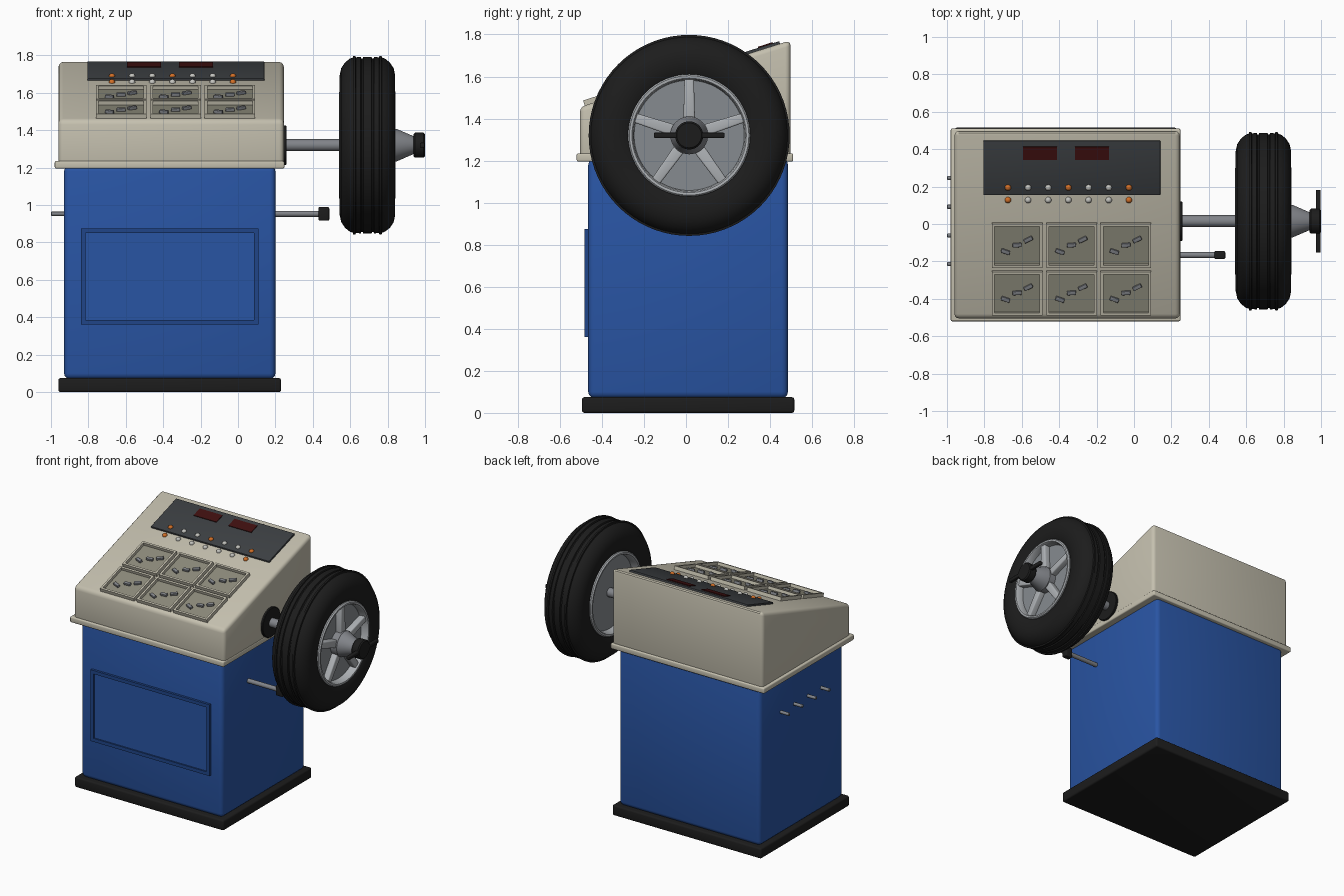
import bpy, bmesh
from math import pi, sin, cos, atan, radians
from mathutils import Matrix, Vector

if "Cube" in bpy.data.objects:
    bpy.data.objects.remove(bpy.data.objects["Cube"])


def mat(name, r, g, b):
    m = bpy.data.materials.new(name)
    m.diffuse_color = (r, g, b, 1)
    m.use_nodes = True
    m.node_tree.nodes["Principled BSDF"].inputs["Base Color"].default_value = m.diffuse_color
    return m


CREAM = mat("cream", 0.56, 0.53, 0.43)
TRAY = mat("tray_shade", 0.27, 0.26, 0.20)
BLUE = mat("blue", 0.022, 0.09, 0.37)
TRIM = mat("blue_trim", 0.014, 0.06, 0.25)
BLACK = mat("black", 0.012, 0.012, 0.012)
PANEL = mat("panel", 0.045, 0.05, 0.055)
RED = mat("dark_red", 0.05, 0.005, 0.005)
ORANGE = mat("orange", 0.65, 0.16, 0.02)
WHITE = mat("button_white", 0.55, 0.55, 0.52)
STEEL = mat("steel", 0.22, 0.23, 0.25)
ALLOY = mat("alloy", 0.42, 0.44, 0.46)
DISC = mat("disc", 0.24, 0.26, 0.28)


def finish(name, bm, material, bevel=0, matrix=None, segments=3):
    if bevel:
        bmesh.ops.bevel(bm, geom=bm.edges[:], offset=bevel, segments=segments,
                        profile=0.5, affect='EDGES', clamp_overlap=True)
    bmesh.ops.recalc_face_normals(bm, faces=bm.faces[:])
    me = bpy.data.meshes.new(name)
    bm.to_mesh(me)
    bm.free()
    me.materials.append(material)
    ob = bpy.data.objects.new(name, me)
    if matrix is not None:
        ob.matrix_world = matrix
    bpy.context.collection.objects.link(ob)
    return ob


def add_box(bm, lo, hi):
    lo, hi = Vector(lo), Vector(hi)
    m = Matrix.Translation((lo + hi) / 2) @ Matrix.Diagonal((*(hi - lo), 1))
    bmesh.ops.create_cube(bm, size=1, matrix=m)


def box(name, lo, hi, material, bevel=0, matrix=None):
    bm = bmesh.new()
    add_box(bm, lo, hi)
    return finish(name, bm, material, bevel, matrix)


def lathe(name, profile, material, y, z, n=48, closed=False):
    """Revolve (x, radius) points around an axis parallel to x."""
    bm = bmesh.new()
    rings = [[bm.verts.new((x, y + r * cos(2 * pi * i / n), z + r * sin(2 * pi * i / n)))
              for i in range(n)] for x, r in profile]
    pairs = list(zip(rings, rings[1:])) + ([(rings[-1], rings[0])] if closed else [])
    for a, b in pairs:
        for i in range(n):
            j = (i + 1) % n
            bm.faces.new((a[i], a[j], b[j], b[i]))
    if not closed:
        bm.faces.new(rings[0])
        bm.faces.new(rings[-1])
    return finish(name, bm, material)


def rod(name, x0, x1, r, material, y, z, n=24, c=0.004):
    return lathe(name, [(x0, r - c), (x0 + c, r), (x1 - c, r), (x1, r - c)], material, y, z, n)


# Base, cabinet and front door
box("base_plinth", (-0.96, -0.495, 0), (0.23, 0.515, 0.075), BLACK, 0.012)
box("cabinet", (-0.93, -0.465, 0.07), (0.20, 0.485, 1.21), BLUE, 0.03)
box("door_panel", (-0.83, -0.472, 0.37), (0.10, -0.45, 0.865), BLUE)
bm = bmesh.new()
for z in (0.36, 0.85):
    add_box(bm, (-0.84, -0.482, z), (0.11, -0.455, z + 0.025))
for x in (-0.84, 0.085):
    add_box(bm, (x, -0.482, 0.385), (x + 0.025, -0.455, 0.85))
finish("door_frame", bm, TRIM)

# Sloped head and its lip
box("head_lip", (-0.98, -0.52, 1.195), (0.248, 0.51, 1.235), CREAM, 0.008)
bm = bmesh.new()
face = bm.faces.new([bm.verts.new((-0.96, y, z)) for y, z in
                     [(-0.505, 1.20), (-0.505, 1.455), (0.497, 1.772), (0.497, 1.20)]])
ext = bmesh.ops.extrude_face_region(bm, geom=[face])
bmesh.ops.translate(bm, vec=(1.205, 0, 0),
                    verts=[v for v in ext["geom"] if isinstance(v, bmesh.types.BMVert)])
finish("head", bm, CREAM, 0.025)

SLOPE = 0.317
TILT = Matrix.Rotation(atan(SLOPE), 4, 'X')
COS = cos(atan(SLOPE))


def on_slope(x, y, spin=0):
    """Local frame on the sloped top of the head."""
    return (Matrix.Translation((x, y, 1.455 + (y + 0.505) * SLOPE)) @ TILT
            @ Matrix.Rotation(spin, 4, 'Z'))


def slab(name, x, y, w, d, z0, z1, material, bevel=0, spin=0):
    d /= COS
    return box(name, (-w / 2, -d / 2, z0), (w / 2, d / 2, z1), material, bevel, on_slope(x, y, spin))


# Control panel with displays and buttons
slab("control_panel", -0.332, 0.302, 0.945, 0.29, -0.01, 0.012, PANEL, 0.003)
for x in (-0.503, -0.225):
    slab("display", x, 0.382, 0.182, 0.07, 0, 0.017, RED)
for row, (y, h, hot) in enumerate([(0.198, 0.010, (0, 3, 6)), (0.128, 0.0, (0, 6))]):
    for i in range(7):
        bm = bmesh.new()
        bmesh.ops.create_uvsphere(bm, u_segments=16, v_segments=10, radius=0.017)
        finish("button", bm, ORANGE if i in hot else WHITE,
               matrix=on_slope(-0.674 + 0.1078 * i, y) @ Matrix.Translation((0, 0, h)))

# Six weight trays, each with a rim and three small weights
for x in (-0.625, -0.334, -0.043):
    for y in (-0.11, -0.365):
        slab("tray_floor", x, y, 0.255, 0.22, -0.01, 0.004, TRAY)
        bm = bmesh.new()
        w, d, t = 0.135, 0.117 / COS, 0.014
        for s in (-1, 1):
            add_box(bm, (-w, s * (d - t / 2) - t / 2, -0.01), (w, s * (d - t / 2) + t / 2, 0.025))
            add_box(bm, (s * (w - t / 2) - t / 2, -d + t, -0.01),
                    (s * (w - t / 2) + t / 2, d - t, 0.025))
        finish("tray_rim", bm, CREAM, matrix=on_slope(x, y))
        for dx, dy, a in ((-0.062, -0.035, -20), (0, 0, 5), (0.06, 0.03, 27)):
            slab("balance_weight", x + dx, y + dy, 0.048, 0.02, 0, 0.02, STEEL, 0.003, radians(a))

# Shaft and flange
YC, ZC, XC = 0.015, 1.32, 0.692
rod("shaft_flange", 0.235, 0.26, 0.105, BLACK, YC, ZC, 48)
rod("shaft", 0.24, 0.95, 0.032, STEEL, YC, ZC)

# Tyre: symmetric half profile mirrored about its middle, with tread ribs
half = [(0.055, 0.470), (0.062, 0.470), (0.064, 0.478), (0.076, 0.478), (0.078, 0.468),
        (0.095, 0.462), (0.120, 0.442), (0.140, 0.412), (0.148, 0.375), (0.147, 0.335),
        (0.138, 0.300), (0.128, 0.280)]
groove = [(0.022, 0.472), (0.025, 0.464), (0.033, 0.464), (0.036, 0.472)]
half = groove + half
lathe("tyre", [(XC - x, r) for x, r in reversed(half)] + [(XC + x, r) for x, r in half],
      BLACK, YC, ZC, 72, True)

# Wheel rim: barrel with two lips, centre disc, hub and five spokes
lip = [(0.10, 0.262), (0.140, 0.266), (0.150, 0.272), (0.151, 0.284), (0.143, 0.291), (0.120, 0.288)]
inner = [(XC + x, r) for x, r in lip[:4]]
outer = [(XC + x, r) for x, r in lip[4:]]
lathe("wheel_rim", [(2 * XC - x, r) for x, r in reversed(inner)] + inner + outer
      + [(2 * XC - x, r) for x, r in reversed(outer)], ALLOY, YC, ZC, 64, True)
rod("wheel_disc", 0.60, 0.79, 0.27, DISC, YC, ZC, 64)
rod("wheel_hub", 0.78, 0.848, 0.09, STEEL, YC, ZC, 40, 0.008)
for k in range(5):
    bm = bmesh.new()
    add_box(bm, (0.775, -0.028, 0.06), (0.832, 0.028, 0.275))
    for v in bm.verts:
        if v.co.z > 0.2:
            v.co.y *= 0.8
    finish("spoke", bm, ALLOY, 0.008,
           Matrix.Translation((0, YC, ZC)) @ Matrix.Rotation(2 * pi * k / 5, 4, 'X'))

# Clamping cone and wing nut
lathe("clamp_cone", [(0.835, 0.088), (0.85, 0.086), (0.945, 0.045)], STEEL, YC, ZC, 40)
rod("clamp_nut", 0.938, 1.0, 0.067, BLACK, YC, ZC, 32, 0.008)
box("nut_handle", (0.972, YC - 0.168, ZC - 0.013), (0.998, YC + 0.168, ZC + 0.013), BLACK, 0.006)

# Gauge arm on the right, hanging pegs on the left
rod("gauge_arm", 0.18, 0.44, 0.016, STEEL, -0.166, 0.953)
box("gauge_knob", (0.43, -0.188, 0.916), (0.488, -0.144, 0.99), BLACK, 0.008)
for y in (0.246, 0.092, -0.061, -0.214):
    rod("hanging_peg", -1.0, -0.91, 0.011, STEEL, y, 0.953, 16)

# Smooth shading with sharp edges kept
bpy.ops.object.select_all(action='SELECT')
bpy.context.view_layer.objects.active = bpy.data.objects["head"]
bpy.ops.object.shade_smooth_by_angle(angle=radians(32))
